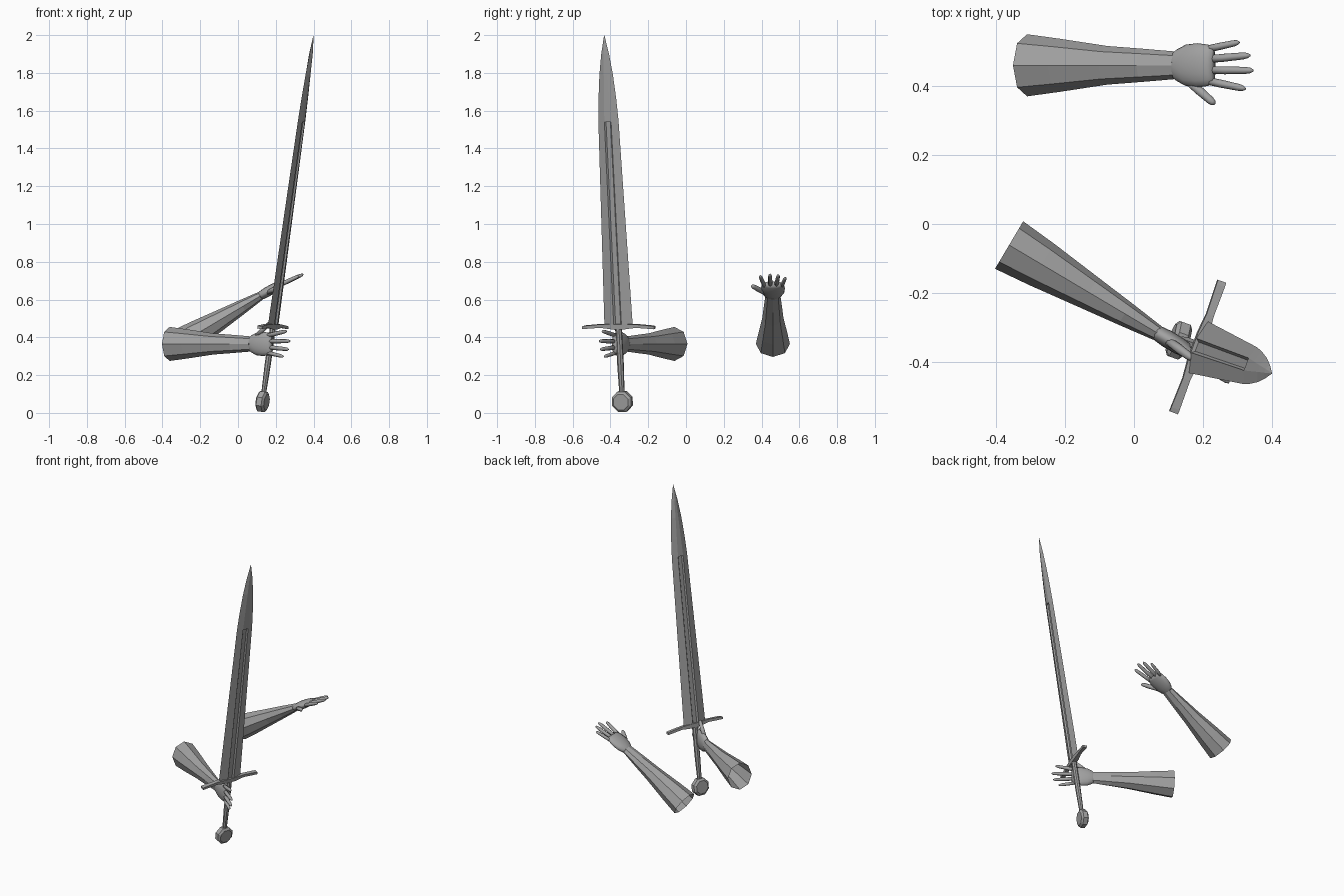
import bpy, bmesh, math
from mathutils import Matrix, Vector

if "Cube" in bpy.data.objects:
    bpy.data.objects.remove(bpy.data.objects["Cube"])

grey = bpy.data.materials.new("plain grey")
grey.diffuse_color = (0.36, 0.36, 0.36, 1)
grey.use_nodes = True
grey.node_tree.nodes["Principled BSDF"].inputs["Base Color"].default_value = grey.diffuse_color


def frame(origin, ax, ay, az):
    """Matrix from an origin and three axes."""
    m = Matrix((ax, ay, az)).transposed().to_4x4()
    m.translation = origin
    return m


def loft(name, rings, mat, caps=(True, True), smooth=False):
    """Skin a list of equal-length point rings."""
    bm = bmesh.new()
    vs = [[bm.verts.new(p) for p in r] for r in rings]
    n = len(vs[0])
    for a, b in zip(vs, vs[1:]):
        for i in range(n):
            j = (i + 1) % n
            bm.faces.new((a[i], a[j], b[j], b[i]))
    if caps[0]:
        bm.faces.new(vs[0][::-1])
    if caps[1]:
        bm.faces.new(vs[-1])
    bmesh.ops.recalc_face_normals(bm, faces=bm.faces)
    for f in bm.faces:
        f.smooth = smooth
    me = bpy.data.meshes.new(name)
    bm.to_mesh(me)
    bm.free()
    me.materials.append(grey)
    ob = bpy.data.objects.new(name, me)
    ob.matrix_world = mat
    bpy.context.collection.objects.link(ob)
    return ob


def oval(c, u, v, n=8, turn=0.0):
    """Ring of n points around c with half axes u and v."""
    c, u, v = Vector(c), Vector(u), Vector(v)
    return [c + u * math.cos(t) + v * math.sin(t)
            for t in (turn + 2 * math.pi * i / n for i in range(n))]


# ---- sword: local x = blade width, y = blade thickness, z = length
az = Vector((0.27, -0.096, 1.94)).normalized()
ax = Vector((0.345, 0.938, 0))
ax = (ax - az * ax.dot(az)).normalized()
SWORD = frame(Vector((0.13, -0.337, 0.06)), ax, az.cross(ax), az)


def blade_ring(h, w, g, t, groove):
    half = [(w, 0), (g, t), (g * 0.65, t * groove), (-g * 0.65, t * groove), (-g, t)]
    return [(x, y, h) for x, y in half] + [(-x, -y, h) for x, y in half]


# Blade with a long fuller that stops before the point
loft("blade", [blade_ring(*r) for r in (
    (0.40, 0.080, 0.022, 0.015, 0.35), (1.497, 0.057, 0.019, 0.012, 0.35),
    (1.499, 0.057, 0.019, 0.012, 1.0), (1.62, 0.050, 0.015, 0.011, 1.0),
    (1.75, 0.038, 0.010, 0.010, 1.0), (1.86, 0.022, 0.006, 0.008, 1.0),
    (1.96, 0.001, 0.0005, 0.0005, 1.0))], SWORD)

# Crossguard, thin arms with a thicker middle
guard = [(0.203, 0.396, 0.013, 0.007), (0.19, 0.398, 0.013, 0.008),
         (0.10, 0.405, 0.011, 0.009), (0.04, 0.402, 0.016, 0.013)]
guard = [(-x, h, d, t) for x, h, d, t in guard] + guard[::-1]
loft("crossguard", [[(x, -d, h - t), (x, d, h - t), (x, d, h + t), (x, -d, h + t)]
                    for x, h, d, t in guard], SWORD)

# Grip
loft("grip", [oval((0, 0, h), (r, 0, 0), (0, r * 0.9, 0), 8, math.pi / 8)
              for h, r in ((0.04, 0.014), (0.2, 0.018), (0.40, 0.017))], SWORD)

# Octagonal disc pommel
loft("pommel", [oval((0, y, 0), (r, 0, 0), (0, 0, r), 8, math.pi / 8)
                for y, r in ((-0.024, 0.044), (-0.014, 0.058),
                             (0.014, 0.058), (0.024, 0.044))], SWORD)


# ---- arm: local x = towards fingertips, -y = thumb side, z = back of hand
def finger(name, a, b, r, mat):
    a, b = Vector(a), Vector(b)
    d = b - a
    side = Vector((-d.y, d.x, 0)).normalized()
    up = Vector((0, 0, 1))
    rows = ((0, 1.0), (0.45, 1.05), (0.85, 0.92), (0.95, 0.7), (1.0, 0.3))
    loft(name, [oval(a + d * t, side * r * k, up * r * k) for t, k in rows],
         mat, smooth=True)


def arm(side, mat):
    # Open eight-sided forearm sleeve
    loft(side + "_forearm", [oval((s, 0, 0), (0, w, 0), (0, 0, t)) for s, w, t in (
        (0, 0.09, 0.08), (0.11, 0.077, 0.07), (0.27, 0.056, 0.051),
        (0.39, 0.048, 0.037), (0.50, 0.040, 0.023))], mat, (False, True))
    # Rounded palm
    palm = ((0.485, 0.030, 0.018), (0.505, 0.046, 0.023), (0.535, 0.060, 0.026),
            (0.575, 0.064, 0.025), (0.61, 0.060, 0.020), (0.628, 0.050, 0.013))
    loft(side + "_palm", [oval((s, 0, 0), (0, w, 0), (0, 0, t), 16)
                          for s, w, t in palm], mat, smooth=True)
    # Fingers and thumb
    for nm, a, b, r in (
            ("little_finger", (0.59, 0.044, 0), (0.708, 0.067, -0.012), 0.010),
            ("ring_finger", (0.59, 0.016, 0), (0.742, 0.029, -0.016), 0.011),
            ("middle_finger", (0.59, -0.014, 0), (0.752, -0.015, -0.017), 0.011),
            ("index_finger", (0.59, -0.042, 0), (0.728, -0.068, -0.013), 0.011),
            ("thumb", (0.54, -0.045, -0.004), (0.625, -0.112, -0.012), 0.013)):
        finger(side + "_" + nm, a, b, r, mat)


# Free arm, reaching forward and upward
f = Vector((0.43, 0, 0.255)).normalized()
y = Vector((0, 1, 0))
arm("free", frame(Vector((-0.31, 0.46, 0.365)), f, y, f.cross(y)))

# Sword arm, level, rolled so the thumb points up
f = Vector((0.86, -0.51, 0)).normalized()
y = Vector((0, 0, -1))
arm("sword", frame(Vector((-0.362, -0.061, 0.365)), f, y, f.cross(y)))
